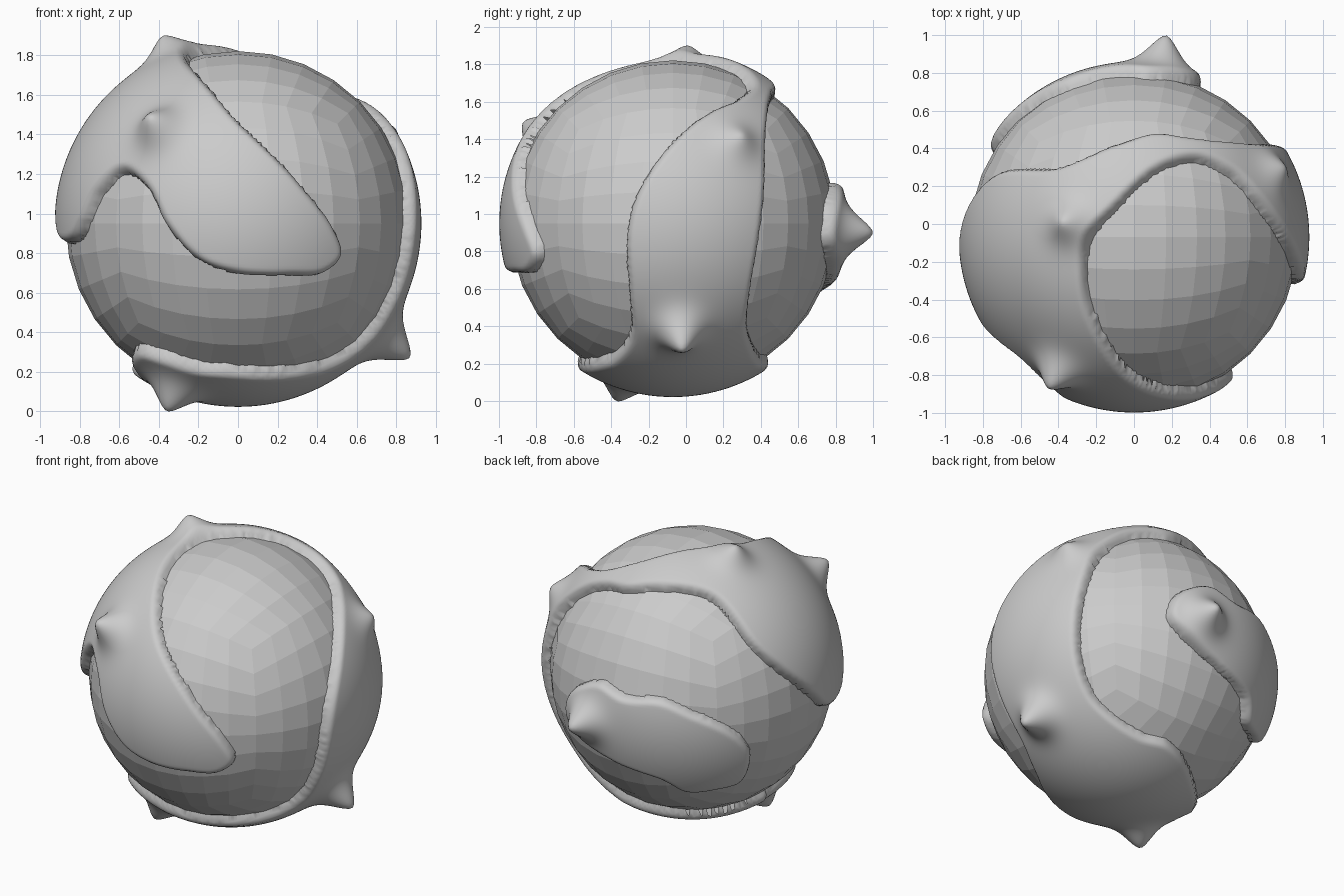
import bpy, bmesh, math
from mathutils import Vector, kdtree

if "Cube" in bpy.data.objects:
    bpy.data.objects.remove(bpy.data.objects["Cube"])

CENTER = Vector((0, -0.07, 0.95))   # globe centre
FRAME = Vector((0, 0, 0.95))        # centre of the whole model
R_SEA, R_LAND, EDGE = 0.872, 0.928, 0.055

# View axes (right, up); outline points are given as seen in these directions
X, Y, Z = Vector((1, 0, 0)), Vector((0, 1, 0)), Vector((0, 0, 1))
VIEWS = {
    "front": (X, Z, -Y),
    "right": (Y, Z, X),
    "top": (X, Y, Z),
    "under": (X, Y, -Z),
    "back_left": (Vector((-.788, -.616, 0)), Vector((.21, -.27, .94)), Vector((-.579, .741, .342))),
    "back_right": (Vector((-.77, .64, 0)), Vector((.32, .385, .866)), Vector((.554, .667, -.5))),
}


def on_sphere(view, a, b):
    """Unit direction of the globe point seen at (a, b) in a view."""
    r, u, o = VIEWS[view]
    if view in ("front", "right"):
        b -= FRAME.z
    v = r * a + u * b - (CENTER - FRAME)
    v -= o * v.dot(o)
    v += o * math.sqrt(max(0.0, 0.89 ** 2 - v.length_squared))
    return v.normalized()


def smooth_loop(points, n=14):
    """Closed Catmull-Rom curve on the unit sphere."""
    out, m = [], len(points)
    for i in range(m):
        p0, p1, p2, p3 = (points[(i + k - 1) % m] for k in range(4))
        for j in range(n):
            t = j / n
            p = 0.5 * (2 * p1 + (p2 - p0) * t + (2 * p0 - 5 * p1 + 4 * p2 - p3) * t * t
                       + (3 * p1 - p0 - 3 * p2 + p3) * t ** 3)
            out.append(p.normalized())
    return out


def make_continent(name, sections, peaks):
    """Raised land inside an anticlockwise outline, with pointed hills."""
    loop = smooth_loop([on_sphere(v, a, b) for v, pts in sections for a, b in pts])
    tree = kdtree.KDTree(len(loop))
    for i, p in enumerate(loop):
        tree.insert(p, i)
    tree.balance()
    hills = [(Vector(p) - CENTER) for p in peaks]
    bm = bmesh.new()
    bmesh.ops.create_icosphere(bm, subdivisions=7, radius=1)
    outside = []
    for vert in bm.verts:
        n = vert.co.normalized()
        p, i, dist = tree.find(n)
        tangent = loop[(i + 1) % len(loop)] - loop[i - 1]
        d = dist if n.cross(tangent).dot(n - p) > 0 else -dist
        if d < -0.02:
            outside.append(vert)
            continue
        k = min(1, max(0, d / EDGE))
        low = R_SEA - 0.035
        r = low + (R_LAND - low) * math.sqrt(1 - (1 - k) ** 2)
        for h in hills:
            s = (n - h.normalized()).length
            r += (h.length - R_LAND) * math.exp(-(s / 0.105) ** 1.6) * min(1, k + 0.2)
        vert.co = CENTER + n * r
    bmesh.ops.delete(bm, geom=outside, context='VERTS')
    for f in bm.faces:
        f.smooth = True
    add_object(name, bm)


def add_object(name, bm):
    me = bpy.data.meshes.new(name)
    bm.to_mesh(me)
    bm.free()
    bpy.context.collection.objects.link(bpy.data.objects.new(name, me))


# Globe: flat-shaded cube sphere
bm = bmesh.new()
bmesh.ops.create_cube(bm, size=2)
bmesh.ops.subdivide_edges(bm, edges=bm.edges[:], cuts=7, use_grid_fill=True)
for v in bm.verts:
    v.co = CENTER + Vector([math.tan(c * math.pi / 4) for c in v.co]).normalized() * R_SEA
add_object("globe", bm)

# Main continent: front-left land, strip over the top, right side and underside
front_right_coast = [(0, .69), (.25, .68), (.42, .69), (.525, .79), (.48, .94), (.3, 1.17), (0, 1.47)]
top_inner_coast = [(-.2, -.5), (-.25, -.27), (-.22, -.08), (-.07, .1), (.12, .27), (.32, .33), (.5, .26)]
right_front_coast = [(.13, 1.55), (0, 1.46), (-.15, 1.3), (-.27, 1.1), (-.32, .9), (-.31, .6), (-.3, .38)]
low_front_coast = [(.47, .26), (.3, .22), (0, .22), (-.2, .24), (-.36, .29), (-.49, .325)]
under_coast = [(-.54, -.32), (-.5, -.15)]
under_back_coast = [(.37, -.81), (.34, -.585), (.22, -.43), (.04, -.37), (-.13, -.26)]
right_back_coast = [(.33, .43), (.35, .62), (.39, .85), (.42, 1.1), (.425, 1.35)]
top_back_coast = [(.45, .44), (.28, .46), (.1, .48), (-.1, .42), (-.4, .3)]
left_coast = [(.36, .21), (.54, .04), (.725, -.12), (.82, -.21)]
front_left_coast = [(-.81, .86), (-.76, .95), (-.69, 1.1), (-.57, 1.2), (-.45, 1.11), (-.36, .93), (-.2, .76)]
make_continent("main_continent", [
    ("front", front_right_coast), ("top", top_inner_coast), ("right", right_front_coast),
    ("front", low_front_coast), ("under", under_coast), ("back_right", under_back_coast),
    ("right", right_back_coast), ("top", top_back_coast), ("back_left", left_coast),
    ("front", front_left_coast),
], [(-.45, -.87, 1.49), (-.38, .01, 1.9), (.8, .3, 1.42), (.87, -.02, .27), (-.36, -.37, 0)])

# Back continent: one tapered island
island_end = [(.65, -.15), (.49, .03), (.34, .165), (.21, .305), (.21, .42), (.29, .5), (.445, .52)]
island_body = [(-.4, -.07), (-.19, -.085), (0, -.17), (.21, -.27), (.34, -.385), (.36, -.505),
               (.3, -.63), (.15, -.675), (-.04, -.685)]
make_continent("back_continent", [
    ("back_left", island_body[::-1]), ("back_right", island_end[::-1]),
], [(.17, 1.0, .9)])
